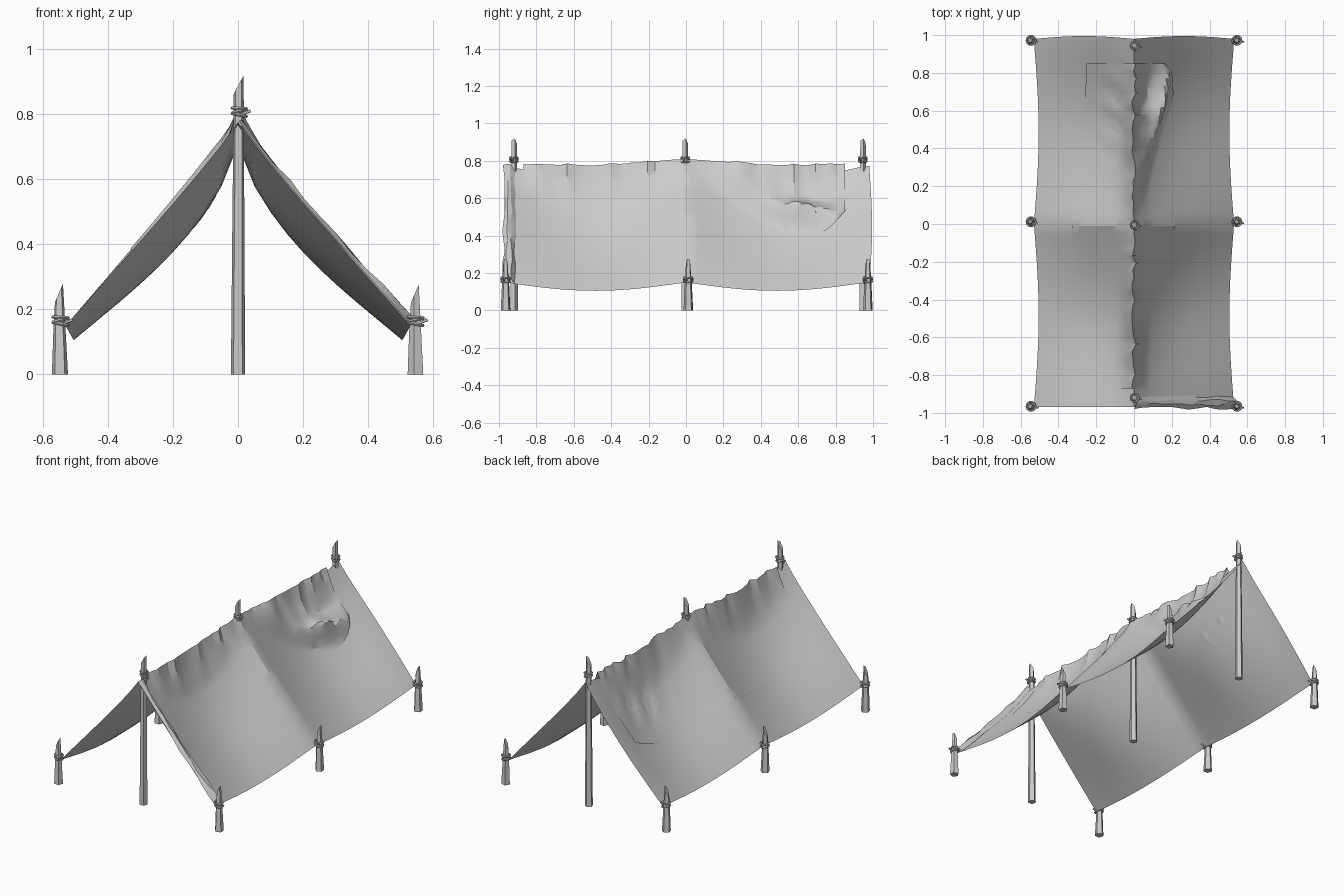
import bpy, bmesh, math, random
from mathutils import Vector, Matrix

random.seed(4)
cube = bpy.data.objects.get("Cube")
if cube:
    bpy.data.objects.remove(cube)


def material(name, value):
    m = bpy.data.materials.new(name)
    m.use_nodes = True
    color = (value, value, value, 1)
    m.diffuse_color = color
    bsdf = m.node_tree.nodes["Principled BSDF"]
    bsdf.inputs["Base Color"].default_value = color
    return m


GREY = material("plain grey", 0.6)


def finish(name, bm, angle):
    mesh = bpy.data.meshes.new(name)
    bm.to_mesh(mesh)
    bm.free()
    mesh.materials.append(GREY)
    ob = bpy.data.objects.new(name, mesh)
    bpy.context.collection.objects.link(ob)
    bpy.ops.object.select_all(action="DESELECT")
    ob.select_set(True)
    bpy.context.view_layer.objects.active = ob
    bpy.ops.object.shade_smooth_by_angle(angle=math.radians(angle))
    return ob


def sheet(name, cols, rows, point, angle=30):
    """Grid surface from point(a, b) with a and b running 0..1."""
    bm = bmesh.new()
    grid = [[bm.verts.new(point(i / cols, j / rows)) for i in range(cols + 1)]
            for j in range(rows + 1)]
    for j in range(rows):
        for i in range(cols):
            bm.faces.new((grid[j][i], grid[j][i + 1], grid[j + 1][i + 1], grid[j + 1][i]))
    return finish(name, bm, angle)


def lerp_table(table, t):
    for (t0, v0), (t1, v1) in zip(table, table[1:]):
        if t <= t1:
            return v0 + (v1 - v0) * max(0, (t - t0) / (t1 - t0))
    return table[-1][1]


# Hanging shape of the canvas: taut at the stakes, sagging between them
def slack(y):
    return abs(math.sin(math.pi * y / 0.97))


def half_width(y):
    return 0.53 - 0.025 * slack(y)


def canvas_z(x, y):
    s = slack(y)
    u = min(abs(x) / half_width(y), 1)
    ridge = 0.775 + 0.025 * max(0, 1 - abs(y) / 0.5) - 0.07 * s
    edge = 0.15 - 0.045 * s
    sag = (0.015 + 0.08 * s) * math.sin(math.pi * u ** 0.6)
    return ridge + (edge - ridge) * u - sag


# Main canvas
def canvas_point(a, b):
    u = 2 * a - 1
    y = -0.97 + 1.95 * b
    x = u * half_width(y)
    bulge = 0.015 * math.sin(math.pi * abs(u)) * max(0, 2 * b - 1)
    return x, y + bulge, canvas_z(x, y)


sheet("canvas", 20, 32, canvas_point, 35)

# Crumpled hem along the right-hand front edge
def hem_point(a, b):
    x = 0.525 * b
    y = -0.975 + 0.06 * a + random.uniform(-0.008, 0.008)
    lift = 0.004 + math.sin(math.pi * a) * random.uniform(0.012, 0.035)
    return x + lift * 0.6, y, canvas_z(x, max(y, -0.97)) + lift * 0.6


sheet("front_hem", 3, 11, hem_point, 20)

# Cover sheet over the ridge with a bunched pleat near the back
LEFT = [(-0.87, -0.31), (-0.4, -0.28), (-0.02, -0.33), (0.4, -0.27), (0.86, -0.25)]
RIGHT = [(-0.87, 0.19), (-0.4, 0.165), (0, 0.22), (0.2, 0.175), (0.45, 0.16),
         (0.68, 0.21), (0.8, 0.2), (0.86, 0.15)]
PLEAT = [(0.15, 0.01), (0.4, 0.07), (0.62, 0.13), (0.8, 0.175)]
PLEAT_HEIGHT = [(0.12, 0), (0.22, 0.03), (0.45, 0.07), (0.62, 0.115), (0.78, 0.06), (0.86, 0.005)]
crease = [random.uniform(-0.012, 0.012) for _ in range(60)]


def cover_point(a, b):
    y = -0.87 + 1.72 * b
    k = round(b * 44)
    if a < 0.5:
        x = lerp_table(LEFT, y) * (1 - 2 * a)
    else:
        x = lerp_table(RIGHT, y) * (2 * a - 1)
    z = canvas_z(x, y) + 0.006
    near = max(0, 1 - abs(x) / 0.07)
    z += near * (0.065 * slack(y) + 0.004 + crease[k] * 0.5 * slack(y))
    x += near * crease[k]
    # pleat rolls over downhill so that its lip overhangs
    if y > 0.12 and a > 0.5:
        d = x - lerp_table(PLEAT, y)
        width = 0.085 if d < 0 else 0.04
        h = lerp_table(PLEAT_HEIGHT, y) * max(0, 1 - abs(d) / width)
        z += h * (0.85 + 8 * crease[k + 3])
        x += 0.3 * h
    # shallow wrinkles on the left slope
    if a < 0.5:
        dist = math.hypot((x + 0.09) / 0.07, (y - 0.6) / 0.2)
        z += 0.015 * math.exp(-dist * dist) * math.sin(38 * y + 25 * x)
    return x, y, z


sheet("cover_sheet", 24, 44, cover_point, 25)


# Wooden posts: tapered, roughly hewn and cut to a slanted point
def post(name, x, y, height, base, top, lean, spin):
    bm = bmesh.new()
    sides = 5
    rings = []
    for t in (0, 0.5, 1):
        r = base + (top - base) * t
        ring = []
        for i in range(sides):
            ang = spin + math.tau * i / sides
            c, s = math.cos(ang), math.sin(ang)
            z = height * t
            if t == 1:
                z -= 0.03 * (1 - c)
            ring.append(bm.verts.new((x + r * c + lean * t, y + r * s, z)))
        rings.append(ring)
    for low, high in zip(rings, rings[1:]):
        for i in range(sides):
            j = (i + 1) % sides
            bm.faces.new((low[i], low[j], high[j], high[i]))
    bm.faces.new(rings[0][::-1])
    bm.faces.new(rings[-1])
    finish(name, bm, 20)


# Rope lashing: tilted coils with a short loose end
def lashing(name, x, y, z, radius):
    bm = bmesh.new()
    cord, around, sides = 0.005, 10, 5
    for tilt, dz in ((0.2, -0.008), (-0.25, 0.004), (0.05, 0.012)):
        place = Matrix.Translation((x, y, z + dz)) @ Matrix.Rotation(tilt, 4, "Y")
        rings = []
        for i in range(around):
            a = math.tau * i / around
            ring = []
            for k in range(sides):
                b = math.tau * k / sides
                r = radius + cord * math.cos(b)
                p = Vector((r * math.cos(a), r * math.sin(a), cord * math.sin(b)))
                ring.append(bm.verts.new(place @ p))
            rings.append(ring)
        for i in range(around):
            n = rings[(i + 1) % around]
            for k in range(sides):
                m = (k + 1) % sides
                bm.faces.new((rings[i][k], n[k], n[m], rings[i][m]))
    end = Matrix.Translation((x + radius, y - 0.008, z)) @ Matrix.Rotation(1.2, 4, "Y")
    bmesh.ops.create_cone(bm, cap_ends=True, segments=5, radius1=cord, radius2=cord,
                          depth=0.028, matrix=end)
    finish(name, bm, 40)


for place, y in (("front", -0.92), ("middle", -0.005), ("back", 0.945)):
    post(place + "_ridge_pole", 0, y, 0.92, 0.023, 0.016, 0.002, 0.3)
    lashing(place + "_ridge_lashing", 0.004, y, 0.805, 0.022)

for place, y in (("front", -0.965), ("middle", 0.012), ("back", 0.972)):
    for side, sx in (("left", 1), ("right", -1)):
        post(f"{place}_{side}_stake", sx * 0.547, y, 0.28, 0.026, 0.013, -0.003, 0.5 + sx * 0.2)
        lashing(f"{place}_{side}_lashing", sx * 0.545, y, 0.163, 0.024)
